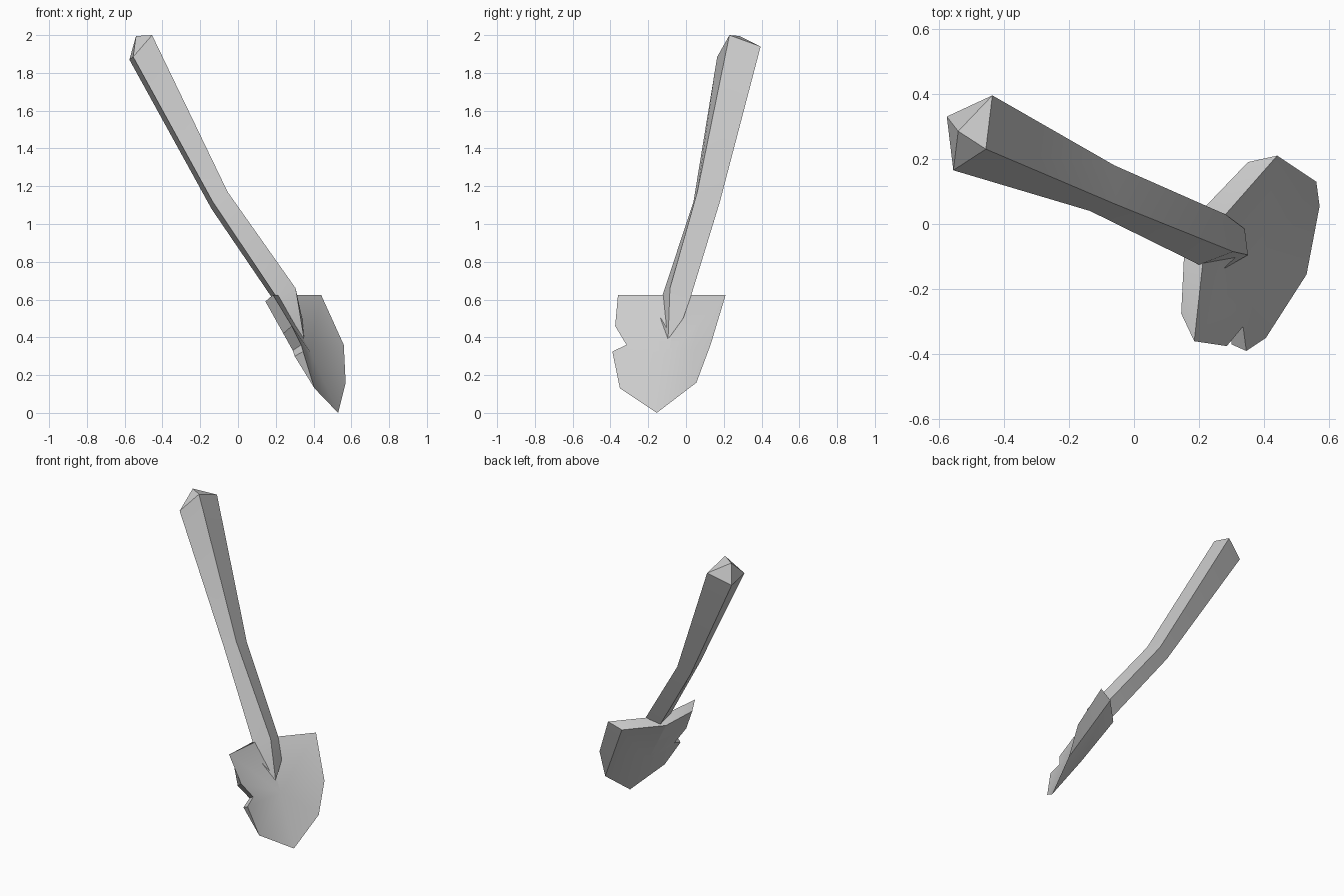
import bpy, bmesh, math

cube = bpy.data.objects.get("Cube")
if cube:
    bpy.data.objects.remove(cube)

grey = bpy.data.materials.new("light_grey")
grey.use_nodes = True
grey.diffuse_color = (0.6, 0.6, 0.6, 1)
bsdf = next(n for n in grey.node_tree.nodes if n.type == 'BSDF_PRINCIPLED')
bsdf.inputs["Base Color"].default_value = grey.diffuse_color


def loft(name, rings, first_hub=None, last_hub=None, angle=30):
    """Skin equal-sized rings and close each end with a fan around a hub."""
    bm = bmesh.new()
    loops = [[bm.verts.new(p) for p in ring] for ring in rings]
    count = len(loops[0])
    for a, b in zip(loops, loops[1:]):
        for i in range(count):
            j = (i + 1) % count
            bm.faces.new((a[i], a[j], b[j], b[i]))
    for hub, loop in ((first_hub, loops[0]), (last_hub, loops[-1])):
        if hub:
            centre = bm.verts.new(hub)
            for i in range(count):
                bm.faces.new((centre, loop[i], loop[(i + 1) % count]))
        else:
            bm.faces.new(loop)
    bmesh.ops.remove_doubles(bm, verts=bm.verts, dist=0.0005)
    bmesh.ops.recalc_face_normals(bm, faces=bm.faces)
    mesh = bpy.data.meshes.new(name)
    bm.to_mesh(mesh)
    bm.free()
    mesh.materials.append(grey)
    obj = bpy.data.objects.new(name, mesh)
    bpy.context.collection.objects.link(obj)
    bpy.ops.object.select_all(action='DESELECT')
    obj.select_set(True)
    bpy.context.view_layer.objects.active = obj
    bpy.ops.object.shade_smooth_by_angle(angle=math.radians(angle))
    return obj


# Square handle: butt, waist, neck, and wedge where it meets the blade
handle_rings = [
    [(-0.455, 0.23, 2.0), (-0.435, 0.395, 1.94), (-0.575, 0.33, 1.87), (-0.555, 0.165, 1.885)],
    [(-0.055, 0.06, 1.17), (-0.06, 0.18, 1.12), (-0.14, 0.15, 1.08), (-0.135, 0.04, 1.12)],
    [(0.305, -0.085, 0.66), (0.28, 0.03, 0.63), (0.2, 0.0, 0.58), (0.2, -0.125, 0.62)],
    [(0.35, -0.095, 0.39), (0.34, -0.015, 0.5), (0.3, -0.04, 0.45), (0.28, -0.135, 0.5)],
]
loft("handle", handle_rings, first_hub=(-0.54, 0.285, 1.995))

# Blade: dished front outline with a notch, tapering to a shared lower edge
lower_edge = [(0.57, 0.055, 0.16), (0.53, -0.155, 0.0), (0.405, -0.35, 0.13)]
front = [(0.22, -0.04, 0.625), (0.44, 0.21, 0.625), (0.56, 0.13, 0.36)] + lower_edge + [
    (0.345, -0.39, 0.325), (0.335, -0.315, 0.36), (0.285, -0.375, 0.46), (0.185, -0.36, 0.625)]
back = [(0.158, -0.01, 0.59), (0.35, 0.19, 0.585), (0.46, 0.122, 0.372)] + lower_edge + [
    (0.30, -0.37, 0.30), (0.29, -0.29, 0.33), (0.24, -0.345, 0.42), (0.145, -0.275, 0.59)]
loft("blade", [front, back], first_hub=(0.385, -0.09, 0.32), last_hub=(0.345, -0.09, 0.28))
